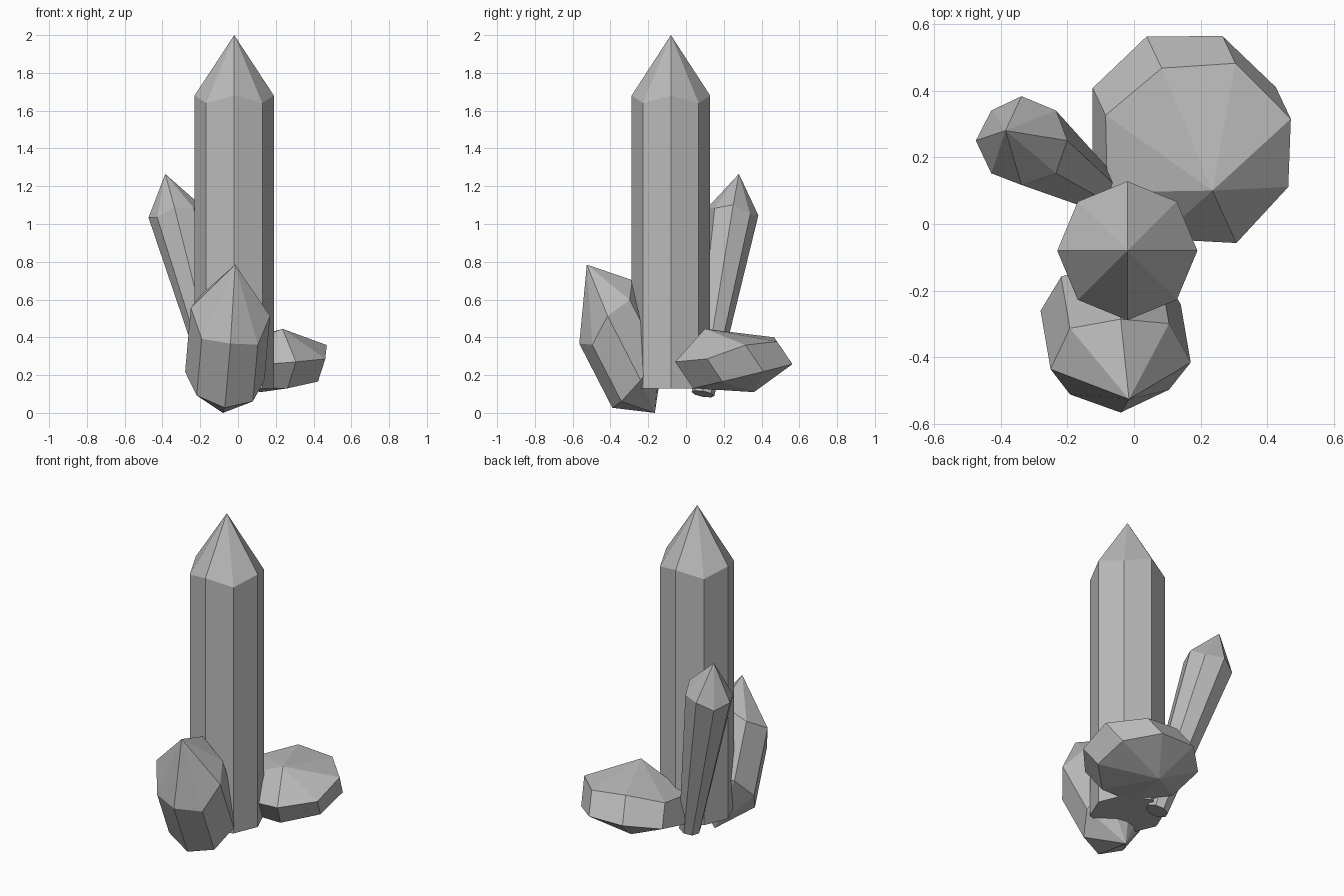
import bpy
import bmesh
import math
from mathutils import Vector

default_cube = bpy.data.objects.get("Cube")
if default_cube:
    bpy.data.objects.remove(default_cube, do_unlink=True)

# One grey mineral colour
grey = bpy.data.materials.new("grey_mineral")
grey.use_nodes = True
grey.diffuse_color = (0.5, 0.5, 0.5, 1)
shader = grey.node_tree.nodes["Principled BSDF"]
shader.inputs["Base Color"].default_value = grey.diffuse_color
shader.inputs["Roughness"].default_value = 0.7


def crystal(name, tip, top, base, front, side, drop, taper=1.0, root=None):
    """Eight-sided shaft with a pointed cap; a root point gives it a second tip."""
    tip, top, base = Vector(tip), Vector(top), Vector(base)
    front, side = Vector(front), Vector(side)
    axis = (top - base).normalized()
    bm = bmesh.new()
    upper, lower = [], []
    for i in range(8):
        a = i * math.tau / 8
        offset = front * math.cos(a) + side * math.sin(a)
        # every second shoulder corner sits a little lower
        upper.append(bm.verts.new(top + offset - axis * drop * (i % 2)))
        lower.append(bm.verts.new(base + offset * taper))
    peak = bm.verts.new(tip)
    foot = bm.verts.new(root) if root else None
    for i in range(8):
        j = (i + 1) % 8
        bm.faces.new((lower[i], lower[j], upper[j], upper[i]))
        bm.faces.new((upper[i], upper[j], peak))
        if foot:
            bm.faces.new((lower[j], lower[i], foot))
    if not foot:
        bm.faces.new(lower[::-1])
    bmesh.ops.recalc_face_normals(bm, faces=bm.faces)
    mesh = bpy.data.meshes.new(name)
    bm.to_mesh(mesh)
    bm.free()
    mesh.materials.append(grey)
    obj = bpy.data.objects.new(name, mesh)
    bpy.context.collection.objects.link(obj)
    return obj


# Tall upright centre crystal
crystal("main_crystal", tip=(-0.02, -0.08, 2.0), top=(-0.02, -0.08, 1.68),
        base=(-0.02, -0.08, 0.13), front=(0, -0.208, 0), side=(0.21, 0, 0),
        drop=0.04)

# Slim leaning crystal, narrowing to its foot
crystal("slim_back_crystal", tip=(-0.385, 0.28, 1.265), top=(-0.337, 0.25, 1.068),
        base=(-0.09, 0.09, 0.1), front=(0, -0.133, 0.022), side=(0.137, 0, 0.034),
        drop=0.025, taper=0.45)

# Stout crystal leaning forward, pointed at both ends
crystal("front_crystal", tip=(-0.015, -0.525, 0.785), top=(-0.04, -0.425, 0.535),
        base=(-0.07, -0.25, 0.195), front=(0, -0.14, -0.168), side=(0.21, 0.01, -0.022),
        drop=0.045, root=(-0.08, -0.165, 0.0))

# Squat wide crystal lying low, pointed at both ends
crystal("squat_side_crystal", tip=(0.235, 0.1, 0.445), top=(0.195, 0.205, 0.335),
        base=(0.15, 0.3, 0.195), front=(0.112, -0.262, -0.065), side=(0.275, 0.11, 0.024),
        drop=0.025, root=(0.12, 0.36, 0.11))
